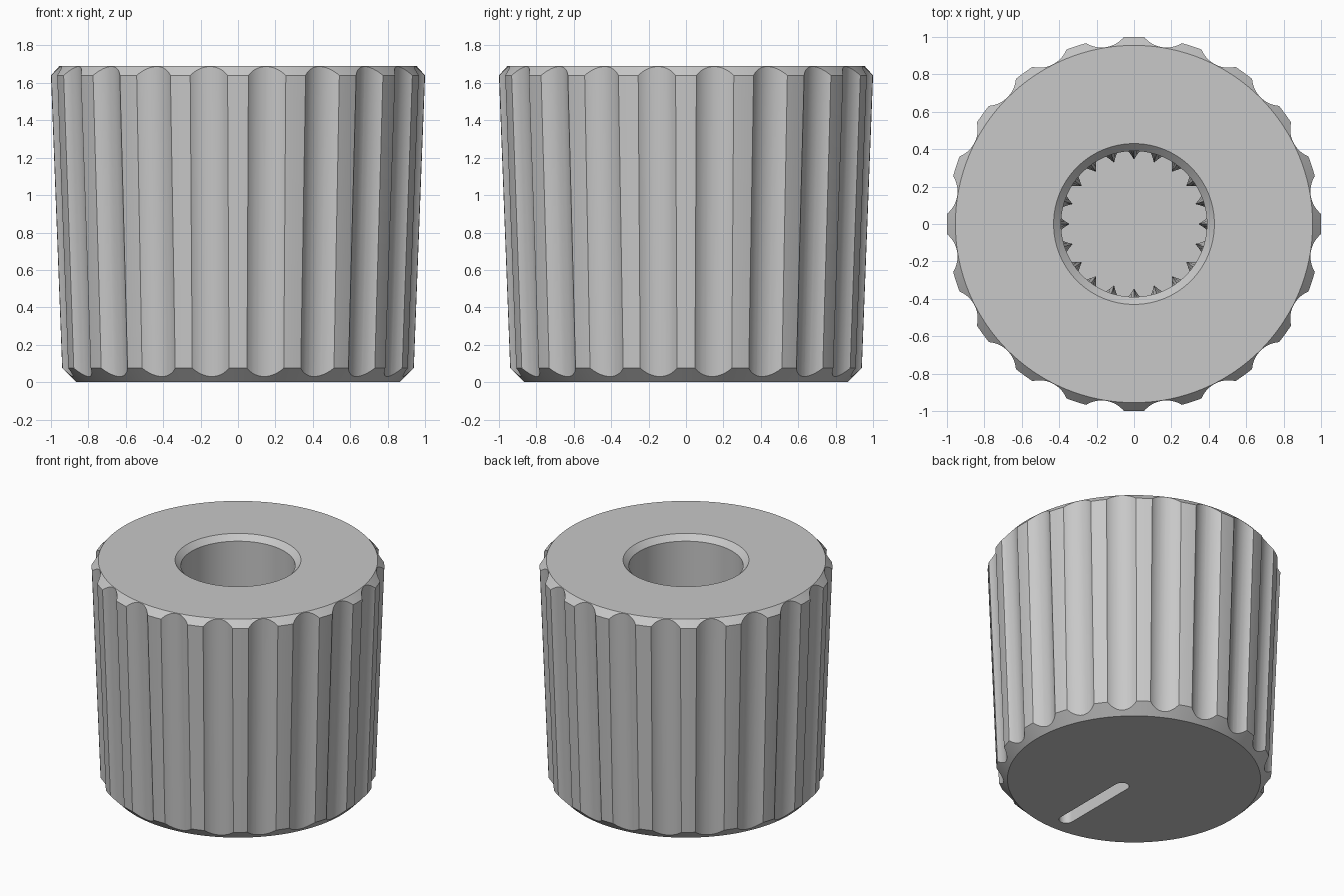
import bpy, bmesh, math
from mathutils import Matrix, Vector

cube = bpy.data.objects.get("Cube")
if cube:
    bpy.data.objects.remove(cube, do_unlink=True)

RIBS = 20
SIDES = 160

grey = bpy.data.materials.new("matte_grey")
grey.use_nodes = True
COLOUR = (0.58, 0.58, 0.58, 1)
grey.diffuse_color = COLOUR
grey.node_tree.nodes["Principled BSDF"].inputs["Base Color"].default_value = COLOUR


def make_object(name, bm):
    bmesh.ops.recalc_face_normals(bm, faces=bm.faces[:])
    mesh = bpy.data.meshes.new(name)
    bm.to_mesh(mesh)
    bm.free()
    mesh.materials.append(grey)
    obj = bpy.data.objects.new(name, mesh)
    bpy.context.collection.objects.link(obj)
    return obj


def loft(name, rings):
    """Closed solid from (radius function, height) rings."""
    bm = bmesh.new()
    loops = []
    for radius, z in rings:
        loop = []
        for i in range(SIDES):
            a = math.tau * i / SIDES
            r = radius(i)
            loop.append(bm.verts.new((r * math.cos(a), r * math.sin(a), z)))
        loops.append(loop)
    for low, high in zip(loops, loops[1:]):
        for i in range(SIDES):
            j = (i + 1) % SIDES
            bm.faces.new((low[i], low[j], high[j], high[i]))
    bm.faces.new(loops[0])
    bm.faces.new(loops[-1])
    return make_object(name, bm)


def circle(r):
    return lambda i: r


def splined(i):
    """Bore radius with a pointed tooth in every rib sector."""
    step = SIDES // RIBS
    k = min(i % step, step - i % step)
    return 0.345 + 0.0225 * min(k, 2)


# Tapered body with chamfered ends
knob = loft("knob_body", [(circle(0.865), 0), (circle(0.94), 0.075),
                          (circle(1.0), 1.64), (circle(0.955), 1.69)])

# Shaft bore: chamfered mouth, plain wall, then tapered spline teeth
bore = loft("bore_cutter", [(splined, 0.3), (splined, 0.95), (circle(0.39), 1.15),
                            (circle(0.39), 1.65), (circle(0.47), 1.73)])

# Grip flutes: slanted cylinders around the body
bm = bmesh.new()
slope = 0.0375
mid = 0.85
tilt = Matrix.Rotation(math.atan(slope), 4, "Y")
centre = Matrix.Translation((0.894 + slope * mid + 0.151, 0, mid))
for n in range(RIBS):
    turn = Matrix.Rotation(math.tau * (n + 0.5) / RIBS, 4, "Z")
    bmesh.ops.create_cone(bm, cap_ends=True, segments=56, radius1=0.151,
                          radius2=0.151, depth=2.1, matrix=turn @ centre @ tilt)
flutes = make_object("flute_cutter", bm)

# Pointer slot in the underside: a round-ended groove
bm = bmesh.new()
outline = []
for y, start in ((-0.13, 0), (-0.72, math.pi)):
    for i in range(17):
        a = start + math.pi * i / 16
        outline.append(bm.verts.new((0.05 * math.cos(a), y + 0.05 * math.sin(a), -0.1)))
face = bm.faces.new(outline)
top = bmesh.ops.extrude_face_region(bm, geom=[face])["geom"]
bmesh.ops.translate(bm, vec=Vector((0, 0, 0.2)),
                    verts=[v for v in top if isinstance(v, bmesh.types.BMVert)])
slot = make_object("slot_cutter", bm)

# Cut everything out of the body
bpy.ops.object.select_all(action="DESELECT")
knob.select_set(True)
bpy.context.view_layer.objects.active = knob
for cutter in (flutes, bore, slot):
    cutter.hide_render = True
    mod = knob.modifiers.new(cutter.name, "BOOLEAN")
    mod.operation = "DIFFERENCE"
    mod.solver = "EXACT"
    mod.object = cutter
    bpy.ops.object.modifier_apply(modifier=mod.name)
    bpy.data.objects.remove(cutter, do_unlink=True)

bpy.ops.object.shade_smooth_by_angle(angle=math.radians(25))
